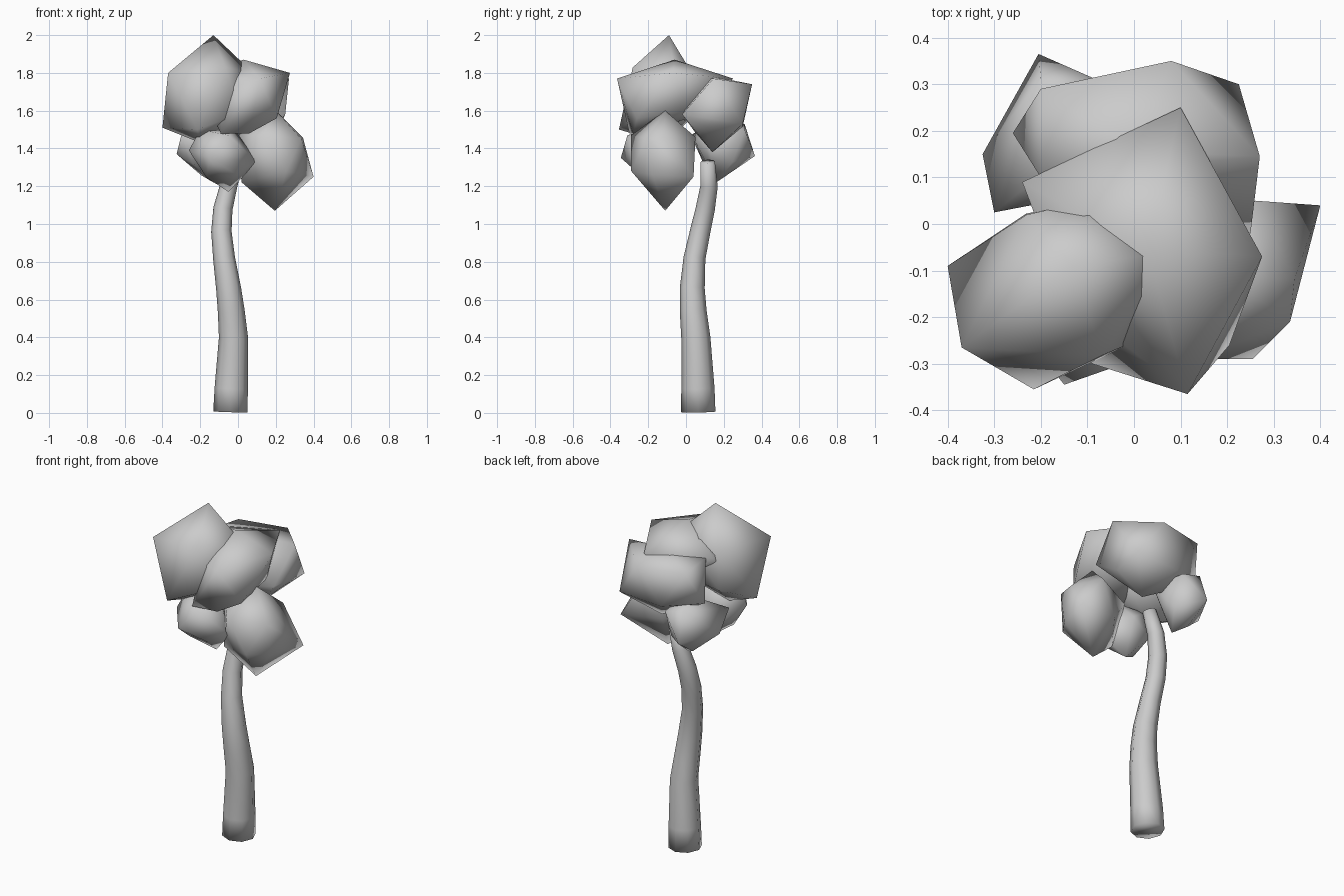
import bpy, bmesh
from mathutils import Vector, Matrix

if "Cube" in bpy.data.objects:
    bpy.data.objects.remove(bpy.data.objects["Cube"])


def finish(name, bm):
    bmesh.ops.recalc_face_normals(bm, faces=bm.faces)
    for f in bm.faces:
        f.smooth = True
    me = bpy.data.meshes.new(name)
    bm.to_mesh(me)
    bm.free()
    ob = bpy.data.objects.new(name, me)
    bpy.context.collection.objects.link(ob)
    return ob


def frame(a, b):
    """Orthonormal basis whose z axis is a and whose x axis leans to b."""
    z = a.normalized()
    x = (b - z * b.dot(z)).normalized()
    return Matrix((x, z.cross(x), z)).transposed()


def leaf_clump(name, center, radii, tips):
    """Twelve-point low-poly ball whose corners are pulled to the given tips."""
    c = Vector(center)
    bm = bmesh.new()
    bmesh.ops.create_icosphere(bm, subdivisions=1, radius=1)
    goals = [Vector(t) - c for t in tips]
    unit = [Vector([g[i] / radii[i] for i in range(3)]) for g in goals]
    # turn the ball so that two of its corners face the first two tips
    vs = sorted(bm.verts, key=lambda v: v.co.z)
    side = min(vs, key=lambda v: abs(v.co.angle(vs[-1].co) - 1.107))
    rot = frame(unit[0], unit[1]) @ frame(vs[-1].co, side.co).transposed()
    for v in bm.verts:
        v.co = rot @ v.co
    free = list(bm.verts)
    moved = []
    for g, u in zip(goals, unit):
        v = min(free, key=lambda w: w.co.angle(u))
        free.remove(v)
        moved.append((v, g))
    for v in free:
        v.co = Vector([v.co[i] * radii[i] for i in range(3)])
    for v, g in moved:
        v.co = g
    # wrap the pulled corners in a convex skin
    pts = [v.co + c for v in bm.verts]
    bm.clear()
    for p in pts:
        bm.verts.new(p)
    bmesh.ops.convex_hull(bm, input=bm.verts)
    loose = [v for v in bm.verts if not v.link_faces]
    bmesh.ops.delete(bm, geom=loose, context='VERTS')
    return finish(name, bm)


# trunk: eight-sided tapering tube along a bent path (x, y, z, radius)
path = [(-0.04, 0.065, 0.005, 0.091), (-0.036, 0.063, 0.13, 0.088), (-0.024, 0.052, 0.4, 0.077),
        (-0.036, 0.038, 0.54, 0.071), (-0.05, 0.033, 0.66, 0.066), (-0.074, 0.045, 0.82, 0.058),
        (-0.088, 0.075, 0.96, 0.054), (-0.08, 0.102, 1.08, 0.051), (-0.05, 0.122, 1.2, 0.046),
        (-0.01, 0.115, 1.33, 0.038)]
bm = bmesh.new()
rings = []
for i, (x, y, z, r) in enumerate(path):
    t = Vector(path[min(i + 1, len(path) - 1)][:3]) - Vector(path[max(i - 1, 0)][:3])
    m = frame(t, Vector((1, 0, 0)))
    rings.append([bm.verts.new(Vector((x, y, z)) + m @ (Matrix.Rotation(k * 0.785398, 3, 'Z') @ Vector((r, 0, 0))))
                  for k in range(8)])
for a, b in zip(rings, rings[1:]):
    for k in range(8):
        bm.faces.new((a[k], a[k - 1], b[k - 1], b[k]))
bm.faces.new(rings[0])
bm.faces.new(rings[-1])
finish("trunk", bm)

# foliage: six overlapping clumps
leaf_clump("top_left_clump", (-0.15, -0.13, 1.69), (0.24, 0.2, 0.25),
           [(-0.13, -0.09, 2.0), (-0.37, -0.265, 1.8), (-0.40, -0.09, 1.51), (-0.215, -0.355, 1.5),
            (-0.23, 0.02, 1.78), (0.08, -0.06, 1.8), (-0.2, -0.12, 1.43)])
leaf_clump("top_front_clump", (0.05, -0.1, 1.65), (0.17, 0.2, 0.17),
           [(0.115, -0.365, 1.77), (0.275, -0.07, 1.8), (0.03, -0.06, 1.87), (0.1, 0.25, 1.77),
            (-0.09, -0.3, 1.48), (0.205, -0.26, 1.56), (-0.24, 0.09, 1.77), (0.06, -0.28, 1.48)])
leaf_clump("top_back_clump", (0.02, 0.17, 1.59), (0.23, 0.15, 0.19),
           [(0.08, 0.35, 1.74), (0.225, 0.3, 1.53), (0.27, 0.145, 1.77), (-0.2, 0.29, 1.74),
            (-0.26, 0.195, 1.55), (0.06, 0.14, 1.38), (0.25, -0.02, 1.58), (-0.2, 0.1, 1.77)])
leaf_clump("low_right_clump", (0.2, -0.12, 1.35), (0.17, 0.15, 0.2),
           [(0.40, 0.04, 1.25), (0.195, -0.11, 1.07), (0.335, -0.21, 1.45), (0.255, -0.29, 1.28),
            (0.26, 0.05, 1.46), (0.13, -0.29, 1.47), (0.2, -0.11, 1.6), (0.02, -0.16, 1.22),
            (-0.02, -0.1, 1.47)])
leaf_clump("low_front_clump", (-0.09, -0.18, 1.37), (0.15, 0.13, 0.15),
           [(-0.15, -0.345, 1.35), (-0.26, -0.2, 1.39), (-0.05, -0.13, 1.17), (0.1, -0.22, 1.33),
            (-0.05, -0.31, 1.47), (-0.2, -0.2, 1.5)])
leaf_clump("low_back_clump", (-0.17, 0.18, 1.4), (0.13, 0.13, 0.15),
           [(-0.205, 0.365, 1.36), (-0.325, 0.15, 1.37), (-0.30, 0.025, 1.47), (-0.13, 0.16, 1.22),
            (-0.08, 0.31, 1.5), (-0.2, 0.31, 1.53), (-0.05, 0.1, 1.5)])
